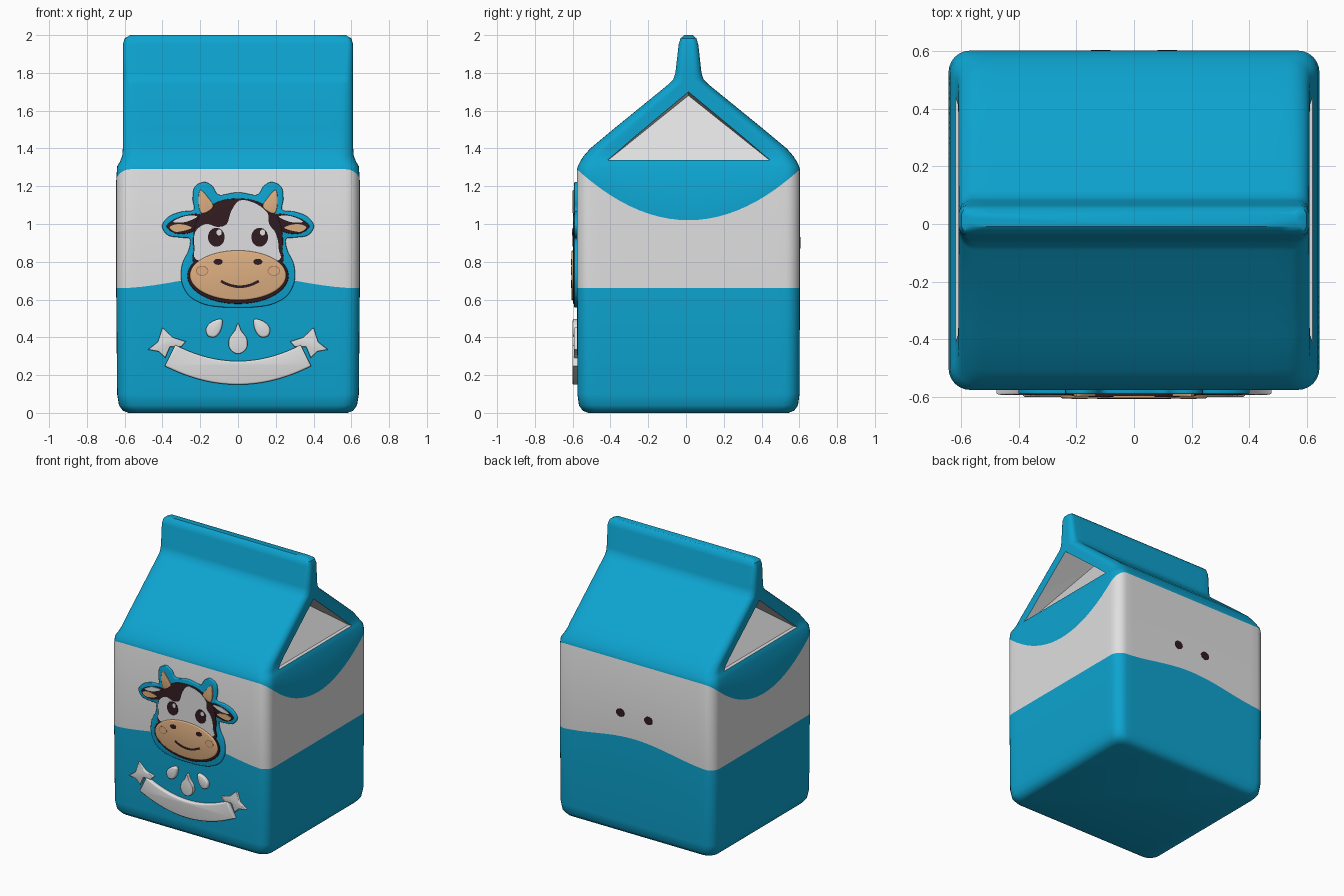
import bpy
import bmesh
import math
from mathutils import Vector

default_cube = bpy.data.objects.get("Cube")
if default_cube:
    bpy.data.objects.remove(default_cube, do_unlink=True)


def make_material(name, red, green, blue):
    material = bpy.data.materials.new(name)
    material.use_nodes = True
    colour = (red, green, blue, 1)
    material.diffuse_color = colour
    shader = material.node_tree.nodes["Principled BSDF"]
    shader.inputs["Base Color"].default_value = colour
    shader.inputs["Roughness"].default_value = 0.6
    return material


BLUE = make_material("carton blue", 0.004, 0.37, 0.63)
WHITE = make_material("milk white", 0.74, 0.74, 0.75)
BROWN = make_material("dark brown", 0.03, 0.011, 0.014)
TAN = make_material("muzzle tan", 0.73, 0.43, 0.22)
BLUSH = make_material("blush line", 0.45, 0.2, 0.09)

CENTRE_Y = 0.013
FRONT = -0.577
BACK = 0.603


def finish(name, bm, materials, angle=40):
    """Turn a bmesh into a smooth shaded object with sharp edges kept."""
    bmesh.ops.recalc_face_normals(bm, faces=bm.faces)
    mesh = bpy.data.meshes.new(name)
    bm.to_mesh(mesh)
    bm.free()
    for material in materials:
        mesh.materials.append(material)
    obj = bpy.data.objects.new(name, mesh)
    bpy.context.scene.collection.objects.link(obj)
    shade(obj, angle)
    return obj


def shade(obj, angle):
    bpy.ops.object.select_all(action="DESELECT")
    obj.select_set(True)
    bpy.context.view_layer.objects.active = obj
    bpy.ops.object.shade_smooth_by_angle(angle=math.radians(angle))


# Carton body: rounded rectangles lofted upwards
def rounded_rectangle(half_x, half_y, radius, arc_steps=6, side_steps=20):
    corners = [(1, 1), (-1, 1), (-1, -1), (1, -1)]
    arcs = []
    for k, (sx, sy) in enumerate(corners):
        cx, cy = sx * (half_x - radius), sy * (half_y - radius)
        angles = [(k + i / arc_steps) * math.pi / 2 for i in range(arc_steps + 1)]
        arcs.append([Vector((cx + radius * math.cos(a), cy + radius * math.sin(a)))
                     for a in angles])
    points = []
    for k, arc in enumerate(arcs):
        following = arcs[(k + 1) % 4][0]
        points += arc
        points += [arc[-1].lerp(following, i / side_steps) for i in range(1, side_steps)]
    return points


def wave(x, y):
    """Lower colour border, rising in the middle of front and back."""
    return 0.66 + 0.072 * math.cos(math.pi / 2 * min(1, abs(x) / 0.645)) ** 2


def scoop(x, y):
    """Upper colour border, dipping in the middle of each side."""
    return 1.02 + 0.27 * min(1, abs(y) / 0.59) ** 2


# Each level: height or height rule, half width, half depth
levels = [
    (0, 0.58, 0.53), (0.012, 0.61, 0.56), (0.04, 0.63, 0.58), (0.1, 0.64, 0.588),
    (wave, 0.645, 0.59), (scoop, 0.645, 0.59),
    (1.305, 0.64, 0.586), (1.33, 0.625, 0.574), (1.36, 0.613, 0.555), (1.4, 0.61, 0.52),
    (1.5, 0.61, 0.4), (1.74, 0.61, 0.105), (1.765, 0.61, 0.08), (1.8, 0.61, 0.069),
    (1.95, 0.61, 0.052), (1.983, 0.6, 0.042), (2, 0.57, 0.022),
]
bm = bmesh.new()
rings = []
for height, half_x, half_y in levels:
    outline = rounded_rectangle(half_x, half_y, min(0.075, half_y * 0.6))
    rings.append([bm.verts.new((x, y + CENTRE_Y, height(x, y) if callable(height) else height))
                  for x, y in outline])
for level, (lower, upper) in enumerate(zip(rings, rings[1:])):
    for i in range(len(lower)):
        j = (i + 1) % len(lower)
        face = bm.faces.new((lower[i], lower[j], upper[j], upper[i]))
        face.material_index = int(levels[level][0] is wave)
bm.faces.new(rings[0])
bm.faces.new(rings[-1])
carton = finish("carton", bm, [BLUE, WHITE])

# Folded-in gables: a sloping white pocket cut from each side
for side in (-1, 1):
    bm = bmesh.new()
    for y, z, inner_x, inner_y, inner_z in [(-0.43, 1.34, 0.595, -0.41, 1.34),
                                            (0.46, 1.34, 0.595, 0.44, 1.34),
                                            (0.013, 1.71, 0.36, 0.013, 1.68)]:
        bm.verts.new((side * 0.75, y, z))
        bm.verts.new((side * inner_x, inner_y, inner_z))
    bmesh.ops.convex_hull(bm, input=bm.verts)
    for face in bm.faces:
        face.material_index = 1
    cutter = finish("gable_cutter", bm, [BLUE, WHITE])
    cutter.hide_render = True
    cut = carton.modifiers.new("gable", "BOOLEAN")
    cut.operation, cut.solver, cut.object = "DIFFERENCE", "EXACT", cutter
    bpy.context.view_layer.objects.active = carton
    bpy.ops.object.modifier_apply(modifier=cut.name)
    bpy.data.objects.remove(cutter, do_unlink=True)
shade(carton, 40)


# Helpers for raised and painted plates
def smooth_loop(points, steps=5):
    """Closed curve running through the given points."""
    pts = [Vector(p) for p in points]
    count = len(pts)
    result = []
    for i in range(count):
        a, b, c, d = (pts[(i + k) % count] for k in (-1, 0, 1, 2))
        for s in range(steps):
            t = s / steps
            result.append(b + (c - a) * (t / 2) + (a * 2 - b * 5 + c * 4 - d) * (t * t / 2)
                          + (b * 3 - a - c * 3 + d) * (t ** 3 / 2))
    return result


def ellipse(cx, cz, rx, rz, steps=32):
    return [(cx + rx * math.cos(math.tau * i / steps), cz + rz * math.sin(math.tau * i / steps))
            for i in range(steps)]


def mirrored(points):
    return [(-x, z) for x, z in points]


def plate(name, outline, back, front, material, rounding=0):
    """Flat slab in the x-z plane, with an optional rounded front rim."""
    bm = bmesh.new()
    cap = bm.faces.new([bm.verts.new((x, back, z)) for x, z in outline])
    made = bmesh.ops.extrude_face_region(bm, geom=[cap])["geom"]
    moved = [g for g in made if isinstance(g, bmesh.types.BMVert)]
    bmesh.ops.translate(bm, verts=moved, vec=(0, front - back, 0))
    if rounding:
        rim = [g for g in made if isinstance(g, bmesh.types.BMEdge)]
        bmesh.ops.bevel(bm, geom=rim, offset=rounding, segments=3, profile=0.5,
                        affect="EDGES", clamp_overlap=True)
    return finish(name, bm, [material])


def pair(name, outline, *settings):
    plate("left_" + name, outline, *settings)
    plate("right_" + name, mirrored(outline), *settings)


def stripe(path, width):
    """Outline of a band of even width along a path."""
    pts = [Vector(p) for p in path]
    sides = ([], [])
    for i, p in enumerate(pts):
        along = (pts[min(i + 1, len(pts) - 1)] - pts[max(i - 1, 0)]).normalized()
        across = Vector((-along.y, along.x)) * width / 2
        sides[0].append(p + across)
        sides[1].append(p - across)
    return sides[0] + sides[1][::-1]


# Badge behind the cow head
half = [(0.1, 1.155), (0.135, 1.2), (0.18, 1.222), (0.23, 1.195), (0.24, 1.13), (0.235, 1.075),
        (0.3, 1.065), (0.365, 1.04), (0.402, 0.99), (0.37, 0.94), (0.3, 0.928), (0.255, 0.92),
        (0.262, 0.86), (0.295, 0.79), (0.3, 0.7), (0.26, 0.62), (0.18, 0.575), (0.09, 0.56)]
badge = [(0, 1.168)] + half + [(0, 0.557)] + mirrored(half[::-1])
plate("badge", smooth_loop(badge), FRONT + 0.02, -0.592, BLUE, 0.006)

# Cow head, horns and ears
side = [(0.1, 1.12), (0.19, 1.06), (0.23, 0.98), (0.235, 0.87), (0.2, 0.78)]
head = [(0, 1.135)] + side + mirrored(side[::-1])
plate("head", smooth_loop(head), -0.585, -0.597, BROWN, 0.003)
face_patch = [(-0.06, 1.0), (-0.035, 1.07), (0.01, 1.125), (0.09, 1.11), (0.155, 1.06),
              (0.165, 1.0), (0.2, 0.95), (0.215, 0.87), (0.19, 0.8), (-0.19, 0.8),
              (-0.23, 0.88), (-0.225, 0.96), (-0.17, 1.0), (-0.11, 0.985)]
plate("face_patch", smooth_loop(face_patch), -0.594, -0.599, WHITE)
pair("horn", smooth_loop([(0.2, 1.18), (0.158, 1.14), (0.132, 1.09), (0.19, 1.055), (0.21, 1.11)]),
     -0.585, -0.6, TAN, 0.004)
pair("ear", smooth_loop([(0.2, 1.05), (0.28, 1.045), (0.345, 1.02), (0.378, 0.985),
                         (0.33, 0.95), (0.26, 0.952), (0.21, 0.98)]), -0.585, -0.595, BROWN, 0.003)
pair("ear_top", smooth_loop([(0.215, 1.04), (0.28, 1.042), (0.345, 1.012), (0.28, 1.01)]),
     -0.592, -0.599, WHITE)
pair("inner_ear", smooth_loop([(0.245, 0.98), (0.31, 1.0), (0.362, 0.984), (0.325, 0.958)]),
     -0.592, -0.598, TAN)

# Muzzle and facial features
plate("muzzle_rim", ellipse(0, 0.725, 0.268, 0.148, 48), -0.585, -0.598, BROWN, 0.004)
plate("muzzle", ellipse(0, 0.728, 0.255, 0.132, 48), -0.59, -0.607, TAN, 0.008)
pair("eye", ellipse(0.115, 0.93, 0.044, 0.05), -0.596, -0.602, BROWN)
for name, x in (("left", 0.13), ("right", -0.1)):
    plate(name + "_eye_glint", ellipse(x, 0.955, 0.014, 0.016), -0.6, -0.604, WHITE)
pair("nostril", ellipse(0.105, 0.8, 0.024, 0.016), -0.604, -0.609, BROWN)
smile = [(0.01 + 0.1 * t / 8, 0.668 + 0.03 * (t / 8) ** 2) for t in range(-8, 9)]
plate("smile", stripe(smile, 0.014), -0.604, -0.609, BROWN)
for name, x in (("left", 0.19), ("right", -0.19)):
    plate(name + "_blush", ellipse(x, 0.752, 0.033, 0.027), -0.604, -0.6075, BLUSH)
    plate(name + "_cheek", ellipse(x, 0.752, 0.028, 0.022), -0.605, -0.608, TAN)

# Milk drops
drop = [(0, 0.475), (0.018, 0.435), (0.046, 0.395), (0.048, 0.35), (0.026, 0.322),
        (0, 0.313)]
drop += mirrored(drop[-2:0:-1])
plate("middle_drop", smooth_loop(drop), FRONT + 0.02, -0.602, WHITE, 0.014)
pair("drop", smooth_loop([(0.085, 0.495), (0.135, 0.485), (0.168, 0.45), (0.16, 0.408),
                          (0.12, 0.402), (0.09, 0.44)]), FRONT + 0.02, -0.6, WHITE, 0.012)

# Ribbon with forked tails
band = [(0.36 * t / 16, 0.212 + 0.092 * (t / 16) ** 2) for t in range(-16, 17)]
plate("ribbon", stripe(band, 0.125), FRONT + 0.02, -0.602, WHITE, 0.01)
pair("ribbon_tail", [(0.478, 0.335), (0.425, 0.375), (0.4, 0.452), (0.345, 0.4), (0.275, 0.378),
                     (0.3, 0.35), (0.36, 0.35), (0.385, 0.29), (0.42, 0.325)],
     FRONT + 0.02, -0.594, WHITE, 0.006)

# Dots on the back
pair("back_dot", ellipse(0.115, 0.9, 0.034, 0.03), BACK - 0.004, BACK + 0.002, BROWN)
